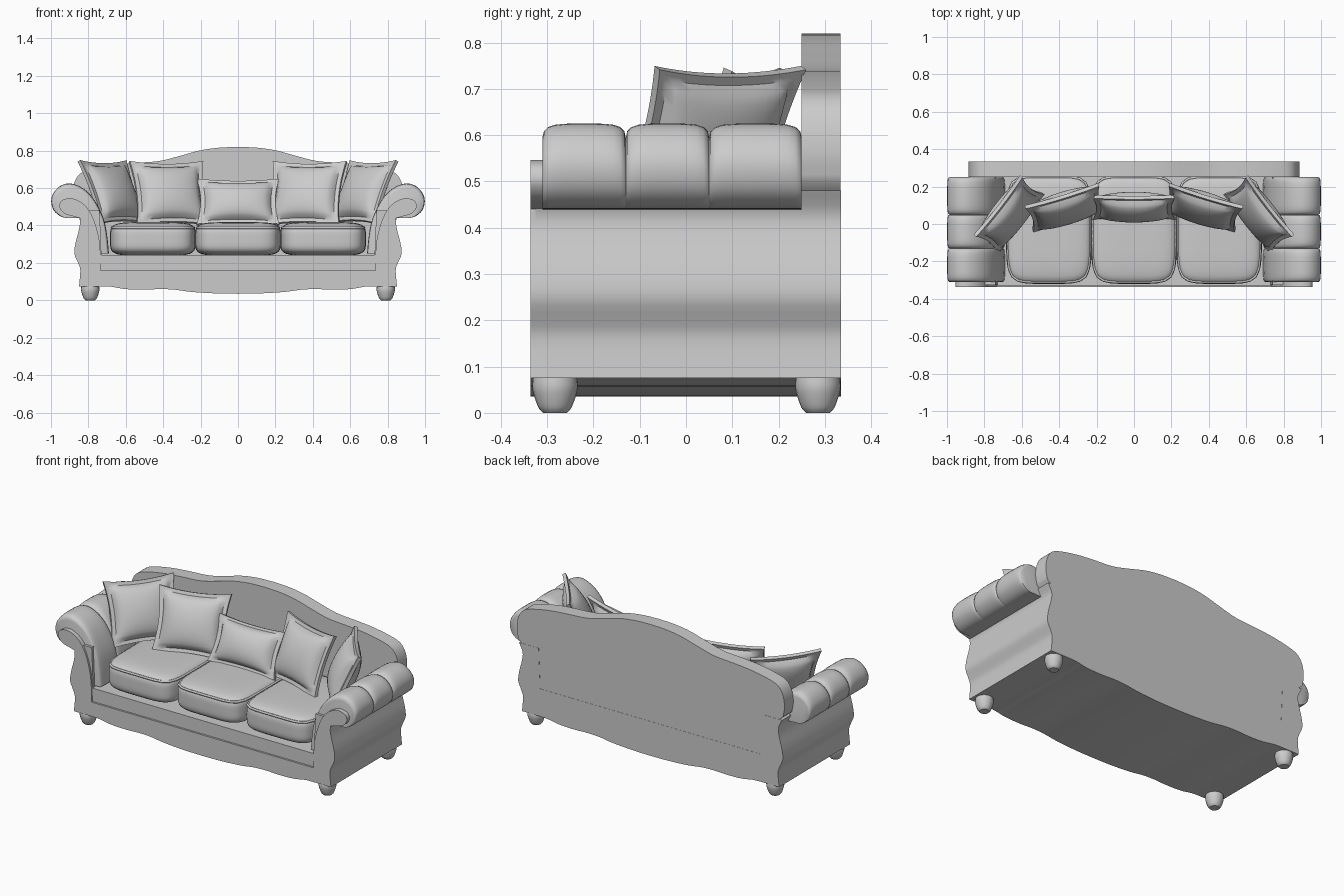
import bpy, bmesh
from math import sin, cos, pi, radians
from mathutils import Matrix, Vector

if "Cube" in bpy.data.objects:
    bpy.data.objects.remove(bpy.data.objects["Cube"])


def finish(bm, name, angle=40):
    bmesh.ops.recalc_face_normals(bm, faces=bm.faces)
    me = bpy.data.meshes.new(name)
    bm.to_mesh(me)
    bm.free()
    ob = bpy.data.objects.new(name, me)
    bpy.context.collection.objects.link(ob)
    bpy.ops.object.select_all(action='DESELECT')
    bpy.context.view_layer.objects.active = ob
    ob.select_set(True)
    bpy.ops.object.shade_smooth_by_angle(angle=radians(angle))
    return ob


def spline(pts, n=4):
    """Smooth open curve through 2D points."""
    p = [Vector(q) for q in pts]
    p = [2 * p[0] - p[1]] + p + [2 * p[-1] - p[-2]]
    out = []
    for i in range(1, len(p) - 2):
        a, b, c, d = p[i - 1:i + 3]
        for k in range(n):
            t = k / n
            out.append(0.5 * (2 * b + (c - a) * t + (2 * a - 5 * b + 4 * c - d) * t * t
                              + (3 * b - a - 3 * c + d) * t ** 3))
    return [tuple(q) for q in out] + [tuple(pts[-1])]


def mirrored(half):
    """Close a right-half profile whose ends lie on x = 0."""
    return list(half) + [(-x, z) for x, z in reversed(half) if x > 1e-5]


def loft(rings, name, angle=40):
    bm = bmesh.new()
    vs = [[bm.verts.new(p) for p in r] for r in rings]
    n = len(vs[0])
    for a, b in zip(vs, vs[1:]):
        for i in range(n):
            bm.faces.new((a[i], a[(i + 1) % n], b[(i + 1) % n], b[i]))
    bm.faces.new(vs[0])
    bm.faces.new(vs[-1])
    return finish(bm, name, angle)


def extrude(profile, y0, y1, name):
    return loft([[(x, y, z) for x, z in profile] for y in (y0, y1)], name)


# Frame: scalloped underside, waisted sides, seat well between the arm walls
hem = spline([(0, .035), (.12, .037), (.25, .045), (.34, .057), (.42, .06), (.5, .057),
              (.6, .06), (.68, .073), (.735, .075)])
side = spline([(.85, .075), (.843, .16), (.855, .2), (.875, .25), (.868, .31),
               (.85, .38), (.846, .43), (.87, .48)], 3)
extrude(mirrored(hem + side + [(.74, .48), (.73, .24), (0, .24)]), -.325, .335, "frame")
extrude(mirrored(hem + [(.735, .16), (0, .16)]), -.336, -.30, "front_apron")
extrude(mirrored([(0, .198), (.735, .198), (.735, .243), (0, .243)]), -.331, -.30, "front_rail")

# Camel back
crest = spline([(.875, .5), (.885, .56), (.875, .63), (.84, .68), (.77, .705), (.66, .725),
                (.55, .735), (.42, .745), (.3, .775), (.2, .802), (.1, .816), (0, .82)])
extrude(mirrored([(0, .1), (.84, .1), (.84, .47)] + crest), .25, .334, "camel_back")

# Rolled arms with three soft lumps, and scroll panels in front
arm = spline([(.69, .25), (.7, .35), (.72, .44), (.77, .54), (.83, .6), (.9, .625), (.96, .605),
              (.997, .55), (.988, .485), (.94, .445), (.88, .44), (.82, .42), (.8, .25)], 3)
scroll = spline([(.846, .44), (.885, .45), (.93, .465), (.955, .5), (.94, .535), (.885, .545),
                 (.82, .51), (.775, .44), (.745, .34), (.735, .25)])
ends = (-.31, -.13, .05, .25)
stations = []
for k in range(3):
    for j in range(0 if k == 0 else 1, 13):
        t = j / 12
        s = 1 - .17 * abs(2 * t - 1) ** 3.5
        if j == 0 and k == 0 or j == 12 and k == 2:
            s = .84
        stations.append((ends[k] + (ends[k + 1] - ends[k]) * (.5 - .5 * cos(pi * t)), s))
for sx, word in ((1, "right"), (-1, "left")):
    loft([[(sx * (.85 + (x - .85) * (.5 + .5 * s)), y, .44 + (z - .44) * s if z > .44 else z)
           for x, z in arm] for y, s in stations], word + "_arm_roll", 60)
    panel = side[:-3] + scroll + [(.735, .075)]
    extrude([(sx * x, z) for x, z in panel], -.336, -.295, word + "_arm_scroll")

# Turned feet
foot = spline([(.026, 0), (.036, .012), (.046, .04), (.049, .06), (.046, .085)], 3)
for sx in (-1, 1):
    for y in (-.283, .285):
        loft([[(sx * .79 + r * cos(a * pi / 10), y + r * sin(a * pi / 10), z)
               for a in range(20)] for r, z in foot], "foot")


# Seat cushions: superellipsoid boxes with a piped seam at the top
def cushion(cx):
    bm = bmesh.new()
    bmesh.ops.create_cube(bm, size=2)
    bmesh.ops.subdivide_edges(bm, edges=bm.edges[:], cuts=15, use_grid_fill=True)
    for v in bm.verts:
        p = v.co
        x, y, z = (sin(c * pi / 2) for c in p)
        k = (abs(x) ** 5 + abs(y) ** 5 + abs(z) ** 5) ** -.2
        x, y, z = x * k, y * k, z * k
        v.co = (cx + .229 * x, -.03 + .29 * y, .328 + .09 * z)
    finish(bm, "seat_cushion", 60)
    rim = []
    for i in range(48):
        c, s = cos(i * pi / 24), sin(i * pi / 24)
        k = (abs(c) ** 6 + abs(s) ** 6) ** (-1 / 6)
        rim.append(Vector((cx + .219 * c * k, -.03 + .281 * s * k, .388)))
    cu = bpy.data.curves.new("cushion_piping", 'CURVE')
    cu.dimensions = '3D'
    cu.bevel_depth, cu.bevel_resolution = .007, 1
    sp = cu.splines.new('POLY')
    sp.points.add(47)
    for q, r in zip(sp.points, rim):
        q.co = (*r, 1)
    sp.use_cyclic_u = True
    bpy.context.collection.objects.link(bpy.data.objects.new("cushion_piping", cu))


for cx in (-.455, 0, .455):
    cushion(cx)


# Throw pillows: puffed centre, flat flange, pinched-in edges
def pillow(loc, w, h, yaw, lean, name):
    bm = bmesh.new()
    n = 20
    m = Matrix.Translation(loc) @ Matrix.Rotation(radians(yaw), 4, 'Z') @ Matrix.Rotation(-radians(lean), 4, 'X')
    grids = []
    for sgn in (-1, 1):
        g = []
        for i in range(n + 1):
            row = []
            for j in range(n + 1):
                u, v = sin((i / n - .5) * pi * .98) , sin((j / n - .5) * pi * .98)
                puff = max(0, 1 - (u / .87) ** 2) * max(0, 1 - (v / .87) ** 2)
                x = w * u * (1.03 - .1 * (1 - v * v))
                z = h * v * (1.03 - .1 * (1 - u * u))
                row.append(bm.verts.new(m @ Vector((x, sgn * (.010 + .062 * puff ** .45), z))))
            g.append(row)
        grids.append(g)
        for i in range(n):
            for j in range(n):
                bm.faces.new((g[i][j], g[i + 1][j], g[i + 1][j + 1], g[i][j + 1]))
    loop = ([(i, 0) for i in range(n)] + [(n, j) for j in range(n)]
            + [(i, n) for i in range(n, 0, -1)] + [(0, j) for j in range(n, 0, -1)])
    a, b = grids
    for (i, j), (k, l) in zip(loop, loop[1:] + loop[:1]):
        bm.faces.new((a[i][j], a[k][l], b[k][l], b[i][j]))
    finish(bm, name, 45)


pillow((0, .09, .525), .215, .13, 0, 25, "centre_pillow")
for s in (-1, 1):
    pillow((s * .365, .085, .572), .2, .178, -s * 17, 22, "inner_pillow")
    pillow((s * .668, .05, .578), .195, .178, -s * 52, 24, "outer_pillow")
